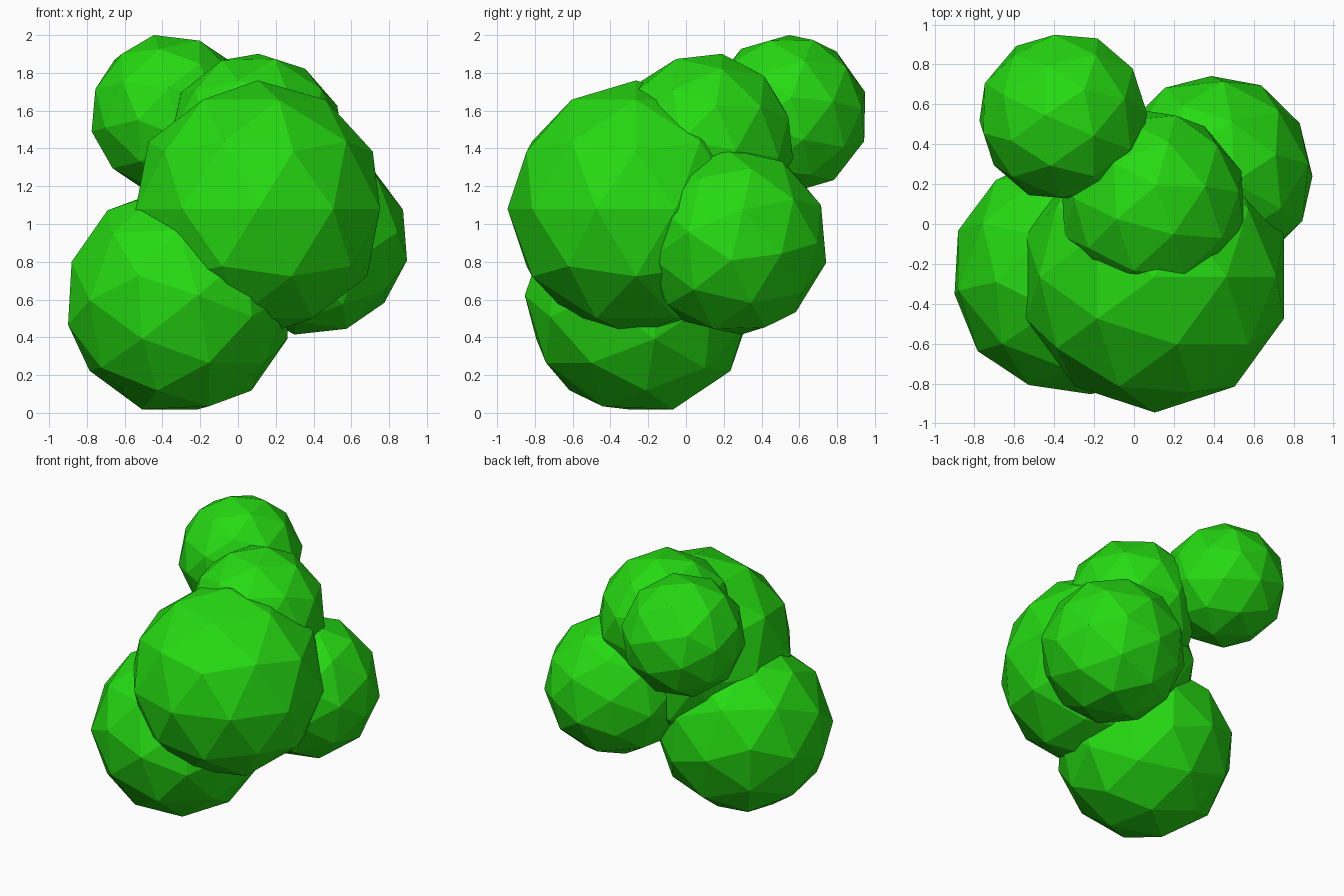
import bpy
from mathutils import Matrix, Vector

if "Cube" in bpy.data.objects:
    bpy.data.objects.remove(bpy.data.objects["Cube"])

# Leaf colour
leaf = bpy.data.materials.new("leaf_green")
leaf.diffuse_color = (0.019, 0.70, 0.006, 1.0)
leaf.use_nodes = True
leaf.node_tree.nodes["Principled BSDF"].inputs["Base Color"].default_value = leaf.diffuse_color


def clump(name, centre, radius, pole=(0, 0, 1), ring=(1, 0, 0)):
    """Faceted ball whose top corner points along pole, turned toward ring."""
    z = Vector(pole).normalized()
    x = Vector(ring)
    x = (x - z * x.dot(z)).normalized()
    y = z.cross(x)
    turn = Matrix((x, y, z)).transposed().to_4x4()
    bpy.ops.mesh.primitive_ico_sphere_add(subdivisions=2, radius=radius)
    ob = bpy.context.object
    ob.name = name
    ob.data.transform(turn)
    ob.location = centre
    ob.data.materials.append(leaf)
    ob.data.shade_flat()
    return ob


# Large front clump
clump("main_clump", (0.105, -0.265, 1.08), 0.68)

# Lower left clump
clump("lower_left_clump", (-0.31, -0.25, 0.595), 0.612,
      (-0.963, -0.165, -0.21), (0, 0.044, 0.999))

# Right clump
clump("right_clump", (0.40, 0.25, 0.908), 0.505,
      (0.98, -0.02, -0.20), (0, 0.225, 0.974))

# Upper middle clump
clump("upper_middle_clump", (0.095, 0.10, 1.435), 0.475,
      (0.03, 0.19, 0.98), (0.26, 0.966, 0))

# Top back clump
clump("top_back_clump", (-0.355, 0.5375, 1.58), 0.43,
      (-0.977, -0.045, -0.21), (0, -0.276, 0.961))
